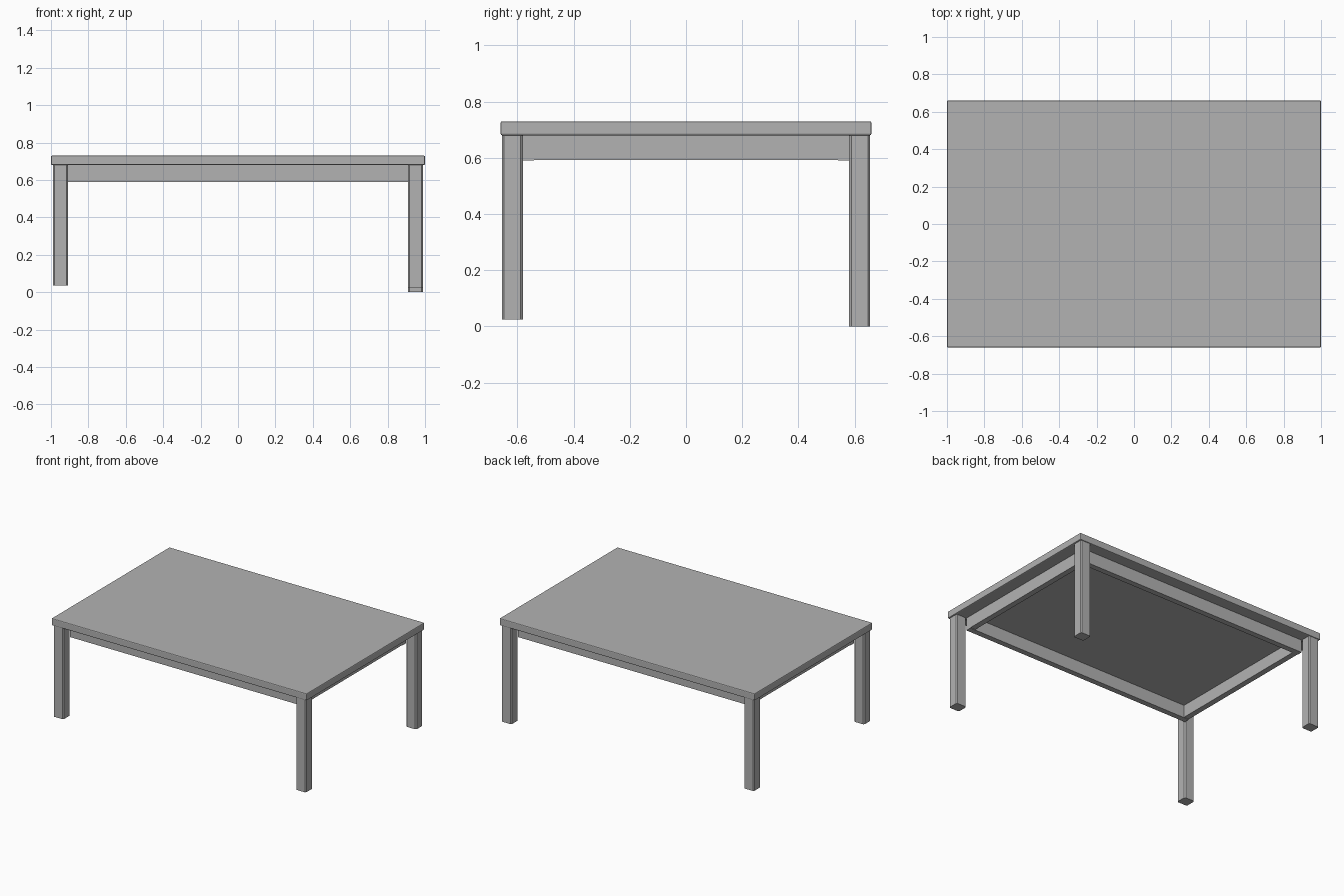
import bpy, bmesh

old = bpy.data.objects.get("Cube")
if old:
    bpy.data.objects.remove(old, do_unlink=True)

# Single plain grey finish
grey = bpy.data.materials.new("plain_grey")
grey.use_nodes = True
colour = (0.45, 0.45, 0.45, 1)
grey.diffuse_color = colour
grey.node_tree.nodes["Principled BSDF"].inputs["Base Color"].default_value = colour


def box(name, low, high, bevel=0, segments=1, upright_only=False):
    """Box between two corners, with optional softened edges."""
    bm = bmesh.new()
    bmesh.ops.create_cube(bm, size=1)
    for v in bm.verts:
        v.co = [lo + (c + 0.5) * (hi - lo) for c, lo, hi in zip(v.co, low, high)]
    if bevel:
        edges = [e for e in bm.edges if not upright_only
                 or abs(e.verts[0].co.z - e.verts[1].co.z) > 0.1]
        bmesh.ops.bevel(bm, geom=edges, offset=bevel, segments=segments,
                        profile=0.5, affect='EDGES')
    bmesh.ops.recalc_face_normals(bm, faces=bm.faces)
    mesh = bpy.data.meshes.new(name)
    bm.to_mesh(mesh)
    bm.free()
    mesh.materials.append(grey)
    obj = bpy.data.objects.new(name, mesh)
    bpy.context.collection.objects.link(obj)
    return obj


UNDER = 0.68            # underside of the top
OUT_X, OUT_Y = 0.99, 0.655   # outer faces of the legs
IN_X, IN_Y = 0.91, 0.58      # inner faces of the legs, outer faces of the rails
RAIL = 0.04             # rail thickness

# Table top with softened edges
box("table_top", (-1, -0.66, UNDER), (1, 0.66, 0.73), 0.006, 2)

# Legs with chamfered upright corners, on uneven feet
feet = {(1, -1): 0.025, (1, 1): 0.0, (-1, -1): 0.035, (-1, 1): 0.035}
for (sx, sy), foot in feet.items():
    name = ("front" if sy < 0 else "back") + ("_left_leg" if sx > 0 else "_right_leg")
    xs = sorted((sx * IN_X, sx * OUT_X))
    ys = sorted((sy * IN_Y, sy * OUT_Y))
    box(name, (xs[0], ys[0], foot), (xs[1], ys[1], UNDER), 0.008, 1, True)

# Rails forming a frame inside the legs
for name, s in (("front_rail", -1), ("back_rail", 1)):
    ys = sorted((s * IN_Y, s * (IN_Y - RAIL)))
    box(name, (-IN_X, ys[0], 0.59), (IN_X, ys[1], UNDER))
for name, s in (("right_rail", -1), ("left_rail", 1)):
    xs = sorted((s * IN_X, s * (IN_X - RAIL)))
    box(name, (xs[0], RAIL - IN_Y, 0.593), (xs[1], IN_Y - RAIL, UNDER))
